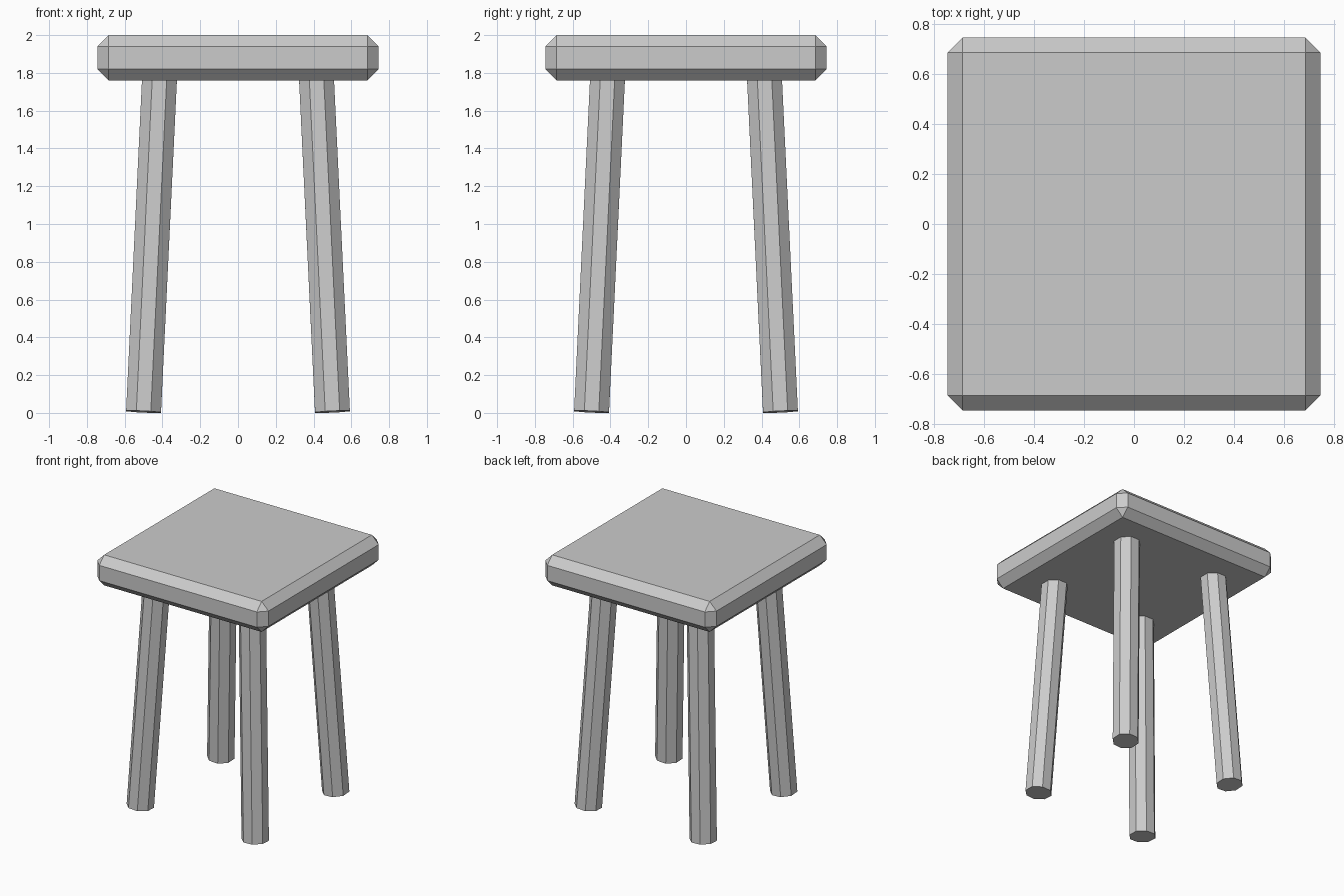
import bpy, bmesh
from math import pi
from mathutils import Matrix, Vector

if "Cube" in bpy.data.objects:
    bpy.data.objects.remove(bpy.data.objects["Cube"])


def add_object(name, bm):
    mesh = bpy.data.meshes.new(name)
    bm.to_mesh(mesh)
    bm.free()
    obj = bpy.data.objects.new(name, mesh)
    bpy.context.collection.objects.link(obj)
    return obj


# Seat: square slab with single chamfer all round
bm = bmesh.new()
bmesh.ops.create_cube(bm, size=1)
bmesh.ops.scale(bm, vec=(1.49, 1.49, 0.24), verts=bm.verts)
bmesh.ops.translate(bm, vec=(0, 0, 1.88), verts=bm.verts)
bmesh.ops.bevel(bm, geom=bm.edges[:], offset=0.06, offset_type='OFFSET',
                segments=1, profile=0.5, affect='EDGES')
add_object("seat", bm)


# Legs: octagonal posts splayed outwards, ends square to the leg axis
def add_leg(name, sx, sy):
    foot = Vector((sx * 0.5, sy * 0.5, 0.006))
    head = Vector((sx * 0.415, sy * 0.415, 1.78))
    axis = head - foot
    tilt = Vector((0, 0, 1)).rotation_difference(axis).to_matrix().to_4x4()
    bm = bmesh.new()
    bmesh.ops.create_cone(
        bm, cap_ends=True, segments=8, radius1=0.1, radius2=0.1,
        depth=axis.length,
        matrix=Matrix.Translation((foot + head) / 2) @ tilt @ Matrix.Rotation(pi / 8, 4, 'Z'))
    add_object(name, bm)


for y_name, sy in (("front", -1), ("back", 1)):
    for x_name, sx in (("left", -1), ("right", 1)):
        add_leg(f"{y_name}_{x_name}_leg", sx, sy)
